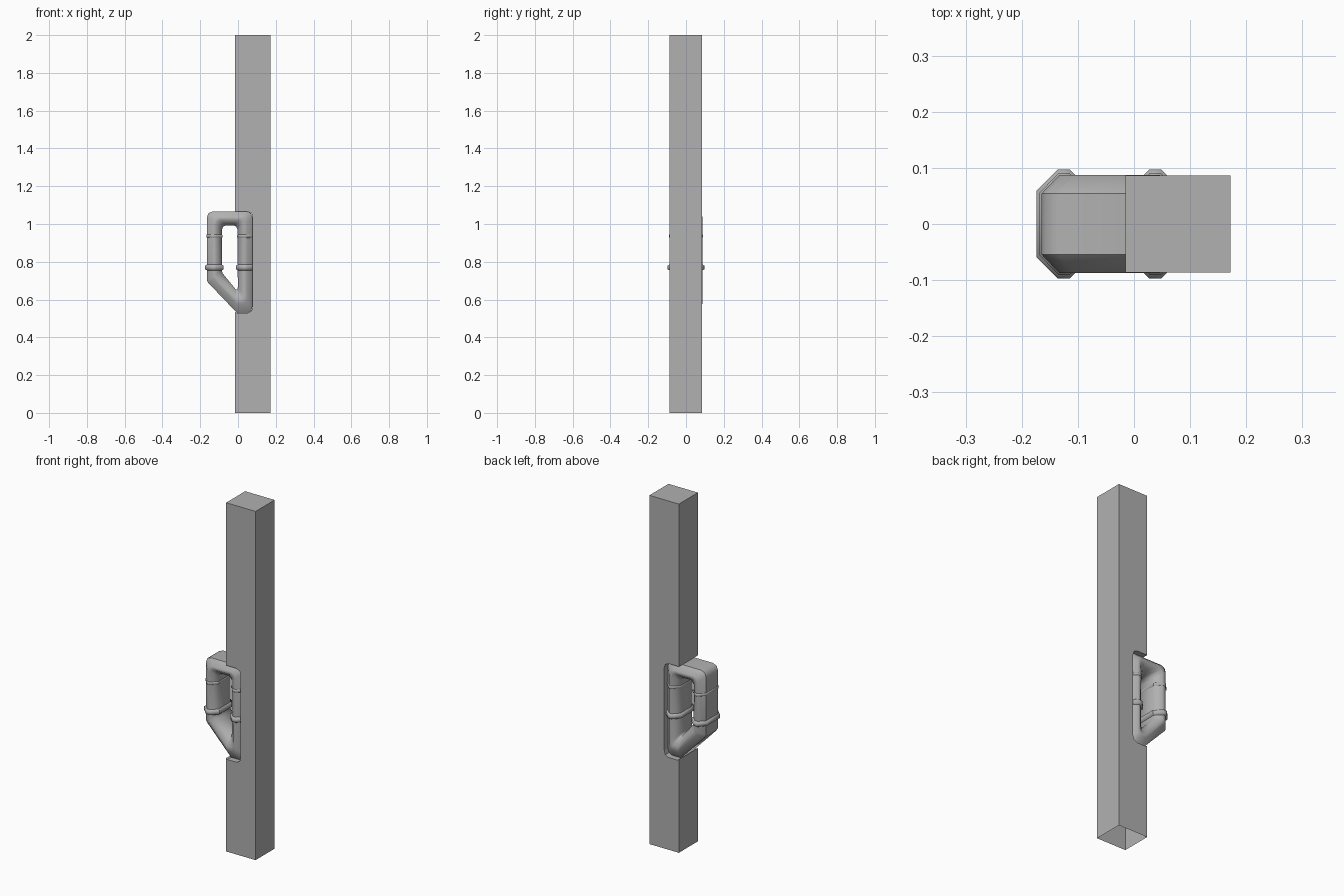
import bpy, bmesh

if "Cube" in bpy.data.objects:
    bpy.data.objects.remove(bpy.data.objects["Cube"])

grey = bpy.data.materials.new("dark_grey")
grey.diffuse_color = (.44, .44, .44, 1)
grey.use_nodes = True
grey.node_tree.nodes["Principled BSDF"].inputs["Base Color"].default_value = grey.diffuse_color

def make_object(name, bm, smooth=None):
    bmesh.ops.recalc_face_normals(bm, faces=bm.faces)
    me = bpy.data.meshes.new(name)
    bm.to_mesh(me)
    bm.free()
    me.materials.append(grey)
    ob = bpy.data.objects.new(name, me)
    bpy.context.collection.objects.link(ob)
    if smooth:
        bpy.ops.object.select_all(action='DESELECT')
        ob.select_set(True)
        bpy.context.view_layer.objects.active = ob
        bpy.ops.object.shade_smooth_by_angle(angle=smooth, keep_sharp_edges=True)
    return ob

# eight-sided wide grip section: (position across thickness -1..1, y)
OCT = [(1, -.054), (1, .054), (.22, .087), (-.22, .087),
       (-1, .054), (-1, -.054), (-.22, -.087), (.22, -.087)]

def loft(name, rings, closed):
    bm = bmesh.new()
    vs = [[bm.verts.new(p) for p in r] for r in rings]
    n = len(vs)
    for i in range(n if closed else n - 1):
        a, b = vs[i], vs[(i + 1) % n]
        for j in range(8):
            k = (j + 1) % 8
            bm.faces.new((a[j], a[k], b[k], b[j]))
        # crisp edges along the outer flat
        for j in (0, 1):
            bm.edges.get((a[j], b[j])).smooth = False
    return make_object(name, bm, 1.4)

# handle loop: matching outer and inner outline points (x, z)
corner = [(-.165, 1.035, -.085, .970), (-.156, 1.058, -.079, .986),
          (-.133, 1.067, -.065, .993)]
other = [(-.088 - a, b, -.088 - c, d) for a, b, c, d in reversed(corner)]
lower = [(.077, .565, -.001, .668), (.070, .540, -.002, .659),
         (.050, .530, -.004, .654), (-.006, .530, -.012, .654),
         (-.157, .688, -.080, .737), (-.165, .702, -.086, .755)]
rings = []
for ox, oz, ix, iz in corner + other + lower:
    cx, cz, hx, hz = (ox + ix) / 2, (oz + iz) / 2, (ox - ix) / 2, (oz - iz) / 2
    rings.append([(cx + s * hx, y, cz + s * hz) for s, y in OCT])
loft("handle", rings, True)

# bands round both legs: a thick one low, a thin one high
def band(name, cx, z, h, grow):
    rings = []
    for dz, g in ((-h, -.002), (-h * .55, grow), (h * .55, grow), (h, -.002)):
        rings.append([(cx + s * (.039 + g),
                       (abs(y) + (g if abs(y) > .06 else g * .5)) * (1 if y > 0 else -1),
                       z + dz) for s, y in OCT])
    loft(name, rings, False)

for side, cx in (("outer", -.125), ("inner", .038)):
    band("lower_band_" + side, cx, .77, .017, .010)
    band("upper_band_" + side, cx, .936, .010, .004)

# notched post with open bottom
profile = [(-.015, 0), (.172, 0), (.172, 2), (-.015, 2), (-.015, 1.067),
           (.046, 1.067), (.071, 1.058), (.078, 1.036), (.078, .564),
           (.071, .539), (.051, .529), (-.007, .529), (-.015, .535)]
bm = bmesh.new()
front = [bm.verts.new((x, -.0865, z)) for x, z in profile]
back = [bm.verts.new((x, .086, z)) for x, z in profile]
bm.faces.new(front)
bm.faces.new(back[::-1])
n = len(profile)
for i in range(1, n):
    k = (i + 1) % n
    bm.faces.new((front[i], front[k], back[k], back[i]))
make_object("post", bm)
